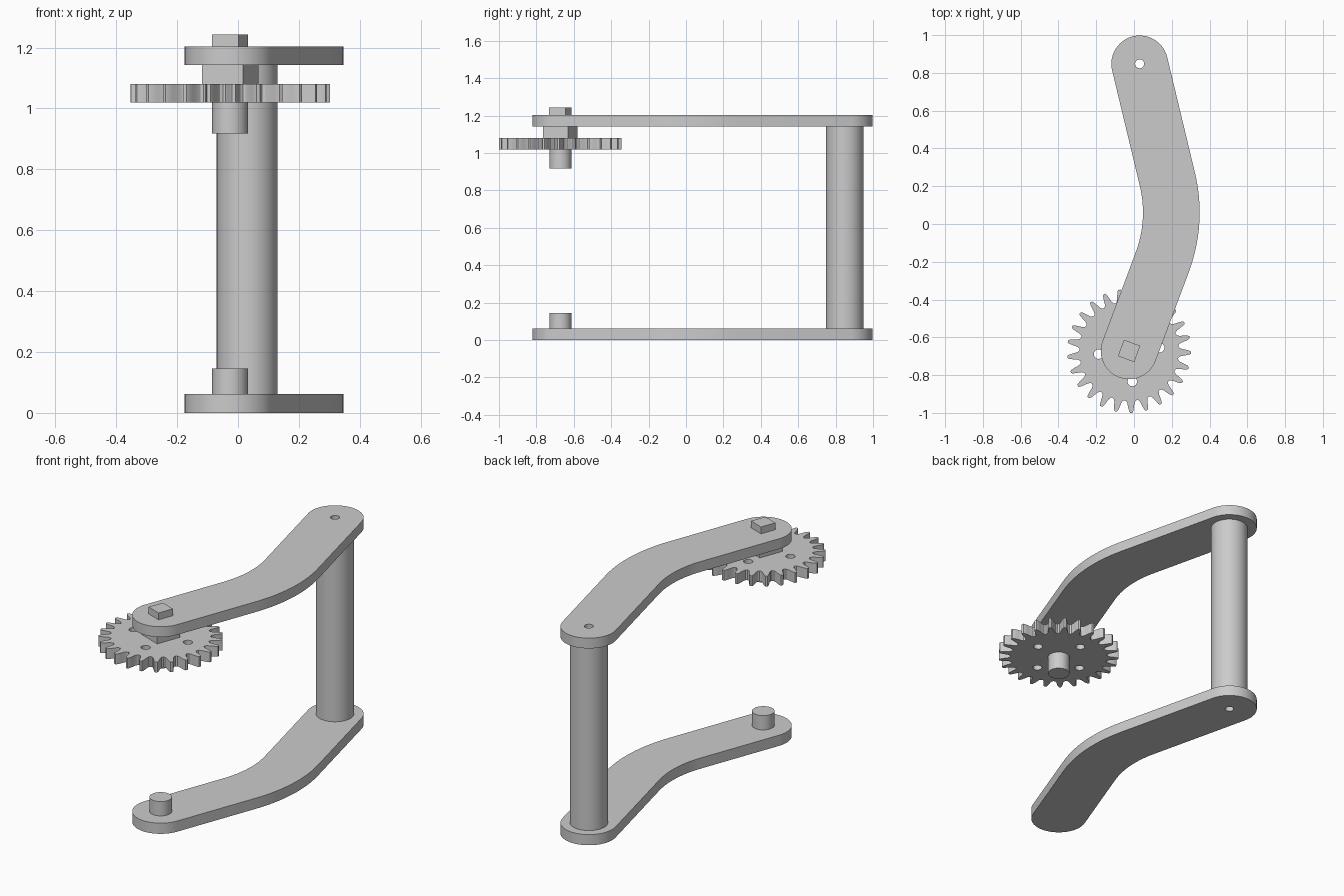
import bpy, bmesh
from math import cos, sin, radians, pi
from mathutils import Vector, Matrix

cube = bpy.data.objects.get("Cube")
if cube:
    bpy.data.objects.remove(cube)

grey = bpy.data.materials.new("plain grey")
grey.use_nodes = True
colour = (0.6, 0.6, 0.6, 1)
grey.diffuse_color = colour
grey.node_tree.nodes["Principled BSDF"].inputs["Base Color"].default_value = colour

FRONT = Vector((-0.026, -0.672))   # drive axis
BACK = Vector((0.03, 0.848))       # post axis
LEAN_BACK, LEAN_FRONT = radians(13.5), radians(-20.5)


def arc(centre, r, a, b, n):
    """Points along an arc from angle a to b."""
    return [centre + Vector((cos(t), sin(t))) * r
            for t in (a + (b - a) * i / n for i in range(n + 1))]


def circle(centre, r, n=48):
    return arc(centre, r, 0, 2 * pi, n)[:-1]


def square(centre, side, turn):
    return circle_turned(centre, side / 2 ** 0.5, 4, turn + pi / 4)


def circle_turned(centre, r, n, turn):
    return arc(centre, r, turn, turn + 2 * pi, n)[:-1]


def extrude(name, loops, z0, z1):
    """Solid from an outline (first loop) with holes (other loops)."""
    cu = bpy.data.curves.new(name, "CURVE")
    cu.dimensions = "2D"
    cu.fill_mode = "BOTH"
    cu.extrude = (z1 - z0) / 2
    for loop in loops:
        sp = cu.splines.new("POLY")
        sp.points.add(len(loop) - 1)
        for p, v in zip(sp.points, loop):
            p.co = (v.x, v.y, 0, 1)
        sp.use_cyclic_u = True
    tmp = bpy.data.objects.new(name + "_curve", cu)
    bpy.context.collection.objects.link(tmp)
    bpy.context.view_layer.update()
    me = bpy.data.meshes.new_from_object(
        tmp.evaluated_get(bpy.context.evaluated_depsgraph_get()))
    bpy.data.objects.remove(tmp)
    bpy.data.curves.remove(cu)
    # Weld the caps to the walls and place at height
    bm = bmesh.new()
    bm.from_mesh(me)
    bmesh.ops.remove_doubles(bm, verts=bm.verts, dist=1e-5)
    bmesh.ops.recalc_face_normals(bm, faces=bm.faces)
    bmesh.ops.translate(bm, verts=bm.verts, vec=(0, 0, (z0 + z1) / 2))
    bm.to_mesh(me)
    bm.free()
    me.name = name
    me.materials.clear()
    me.materials.append(grey)
    ob = bpy.data.objects.new(name, me)
    bpy.context.collection.objects.link(ob)
    bpy.ops.object.select_all(action="DESELECT")
    ob.select_set(True)
    bpy.context.view_layer.objects.active = ob
    bpy.ops.object.shade_smooth_by_angle(angle=radians(25))
    return ob


# Bent arm outline: two round ends joined by a wide bend
HALF, BEND = 0.15, 0.75
n1 = Vector((cos(LEAN_BACK), sin(LEAN_BACK)))
n2 = Vector((cos(LEAN_FRONT), sin(LEAN_FRONT)))
centre = Matrix((n1, n2)).inverted() @ Vector((n1.dot(BACK) - BEND, n2.dot(FRONT) - BEND))
arm = (arc(FRONT, HALF, LEAN_FRONT - pi, LEAN_FRONT, 24)
       + arc(centre, BEND + HALF, LEAN_FRONT, LEAN_BACK, 14)
       + arc(BACK, HALF, LEAN_BACK, LEAN_BACK + pi, 24)
       + arc(centre, BEND - HALF, LEAN_BACK, LEAN_FRONT, 14))
bore = circle(BACK, 0.024, 24)

extrude("lower_arm", [arm, bore], 0, 0.062)
extrude("upper_arm", [arm, bore], 1.143, 1.203)
extrude("post", [circle(BACK, 0.1), bore], 0.062, 1.143)
extrude("lower_peg", [circle(FRONT, 0.059)], 0.062, 0.145)

# Gear: one tooth profile (fraction of pitch, radius) repeated round the axis
TEETH = 25
half_tooth = [(-0.5, 0.262), (-0.37, 0.266), (-0.27, 0.278), (-0.2, 0.3),
              (-0.13, 0.32), (-0.07, 0.328)]
tooth = half_tooth + [(-f, r) for f, r in reversed(half_tooth[1:])]
pitch = 2 * pi / TEETH
gear = []
for i in range(TEETH):
    for f, r in tooth:
        t = radians(-88) + (i + f) * pitch
        gear.append(FRONT + Vector((cos(t), sin(t))) * r)
holes = [circle(c, 0.025, 24) for c in circle_turned(FRONT, 0.163, 4, radians(6))]
extrude("gear", [gear] + holes, 1.02, 1.08)
extrude("gear_shaft", [circle(FRONT, 0.059)], 0.918, 1.02)

# Square drive running up through the upper arm
extrude("square_spacer", [square(FRONT, 0.144, LEAN_FRONT)], 1.08, 1.143)
extrude("square_drive_end", [square(FRONT, 0.092, LEAN_FRONT)], 1.203, 1.243)
